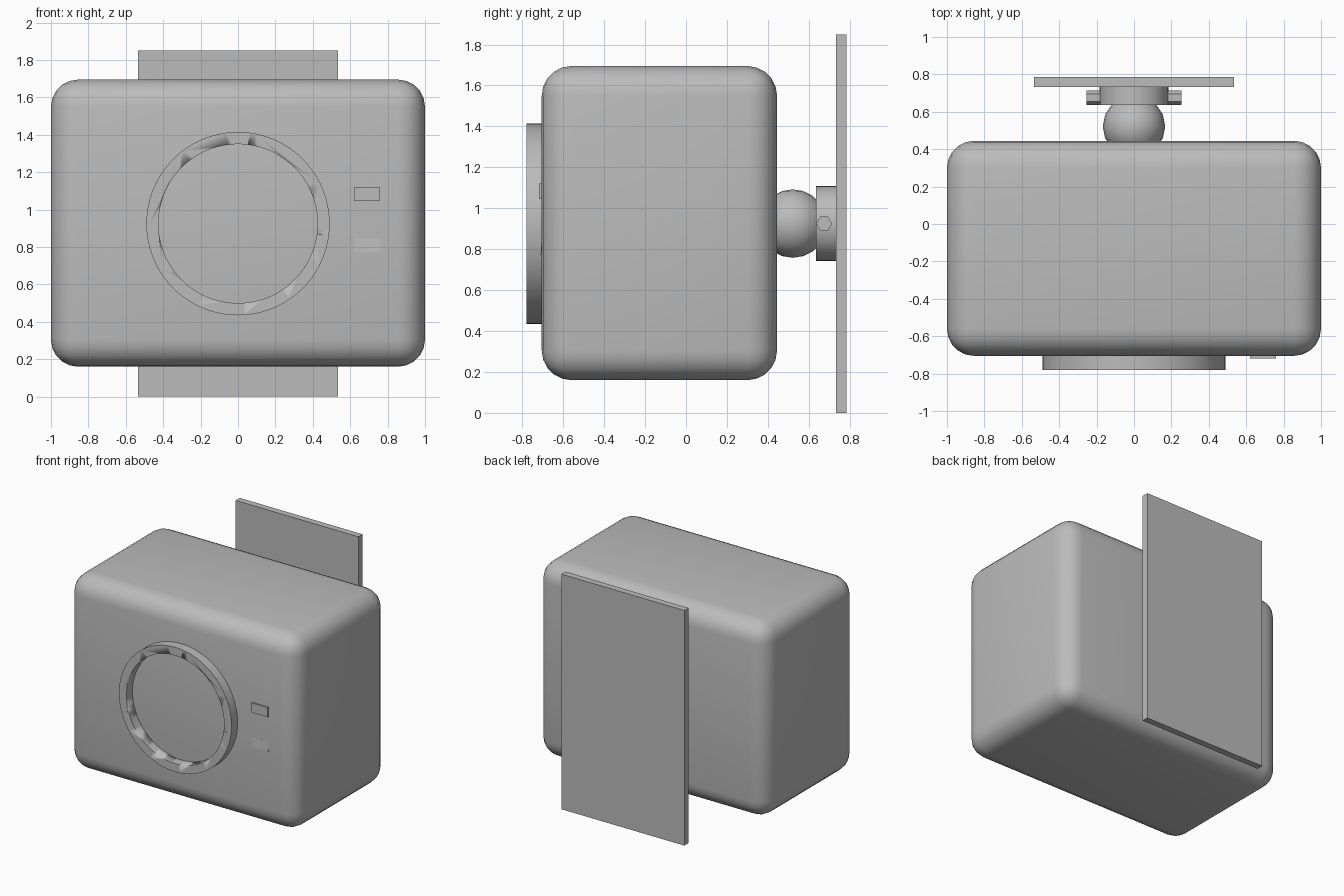
import bpy
import math

old = bpy.data.objects.get("Cube")
if old:
    bpy.data.objects.remove(old, do_unlink=True)

grey = bpy.data.materials.new("plain_grey")
grey.use_nodes = True
grey.diffuse_color = (0.5, 0.5, 0.5, 1)
grey.node_tree.nodes["Principled BSDF"].inputs["Base Color"].default_value = (0.5, 0.5, 0.5, 1)

MID_Z = 0.925


def finish(name, smooth=True):
    ob = bpy.context.object
    ob.name = name
    ob.data.materials.append(grey)
    bpy.ops.object.transform_apply(location=False, rotation=True, scale=True)
    if smooth:
        bpy.ops.object.shade_smooth_by_angle(angle=math.radians(35))
    return ob


def box(name, low, high, bevel=0, segments=1, tilt=0):
    centre = [(a + b) / 2 for a, b in zip(low, high)]
    bpy.ops.mesh.primitive_cube_add(size=1, location=centre, rotation=(tilt, 0, 0))
    bpy.context.object.scale = [b - a for a, b in zip(low, high)]
    ob = finish(name, smooth=False)
    if bevel:
        mod = ob.modifiers.new("rounding", "BEVEL")
        mod.width = bevel
        mod.segments = segments
        bpy.ops.object.modifier_apply(modifier=mod.name)
        bpy.ops.object.shade_smooth_by_angle(angle=math.radians(35))
    return ob


def cylinder_y(name, radius, y0, y1, sides):
    bpy.ops.mesh.primitive_cylinder_add(vertices=sides, radius=radius, depth=y1 - y0,
                                        location=(0, (y0 + y1) / 2, MID_Z),
                                        rotation=(math.pi / 2, 0, 0))
    return finish(name)


# Rounded housing
box("housing", (-1, -0.705, 0.16), (1, 0.445, 1.695), bevel=0.145, segments=5)

# Lens ring, open in the middle
ring = cylinder_y("lens_ring", 0.49, -0.78, -0.69, 96)
cutter = cylinder_y("lens_ring_cutter", 0.425, -0.9, -0.5, 96)
cutter.hide_render = True
bpy.context.view_layer.objects.active = ring
cut = ring.modifiers.new("opening", "BOOLEAN")
cut.object = cutter
cut.solver = "EXACT"
bpy.ops.object.modifier_apply(modifier=cut.name)
bpy.data.objects.remove(cutter, do_unlink=True)

# Front button and the almost flush strip under it
box("front_button", (0.62, -0.718, 1.045), (0.76, -0.69, 1.12))
box("front_strip", (0.62, -0.708, 0.77), (0.76, -0.69, 0.845), tilt=math.radians(-4))

# Ball joint and its socket collar
bpy.ops.mesh.primitive_uv_sphere_add(segments=16, ring_count=10, radius=0.167,
                                     location=(0, 0.522, MID_Z))
ball = finish("ball_joint")
bpy.ops.object.shade_smooth()
cylinder_y("socket_collar", 0.184, 0.635, 0.735, 32)

# Hexagonal clamp bolt running through the collar
bpy.ops.mesh.primitive_cylinder_add(vertices=6, radius=0.039, depth=0.51,
                                    location=(0, 0.675, MID_Z),
                                    rotation=(0, math.pi / 2, 0))
finish("clamp_bolt", smooth=False)

# Mounting plate
box("mounting_plate", (-0.535, 0.733, 0), (0.535, 0.785, 1.85))
